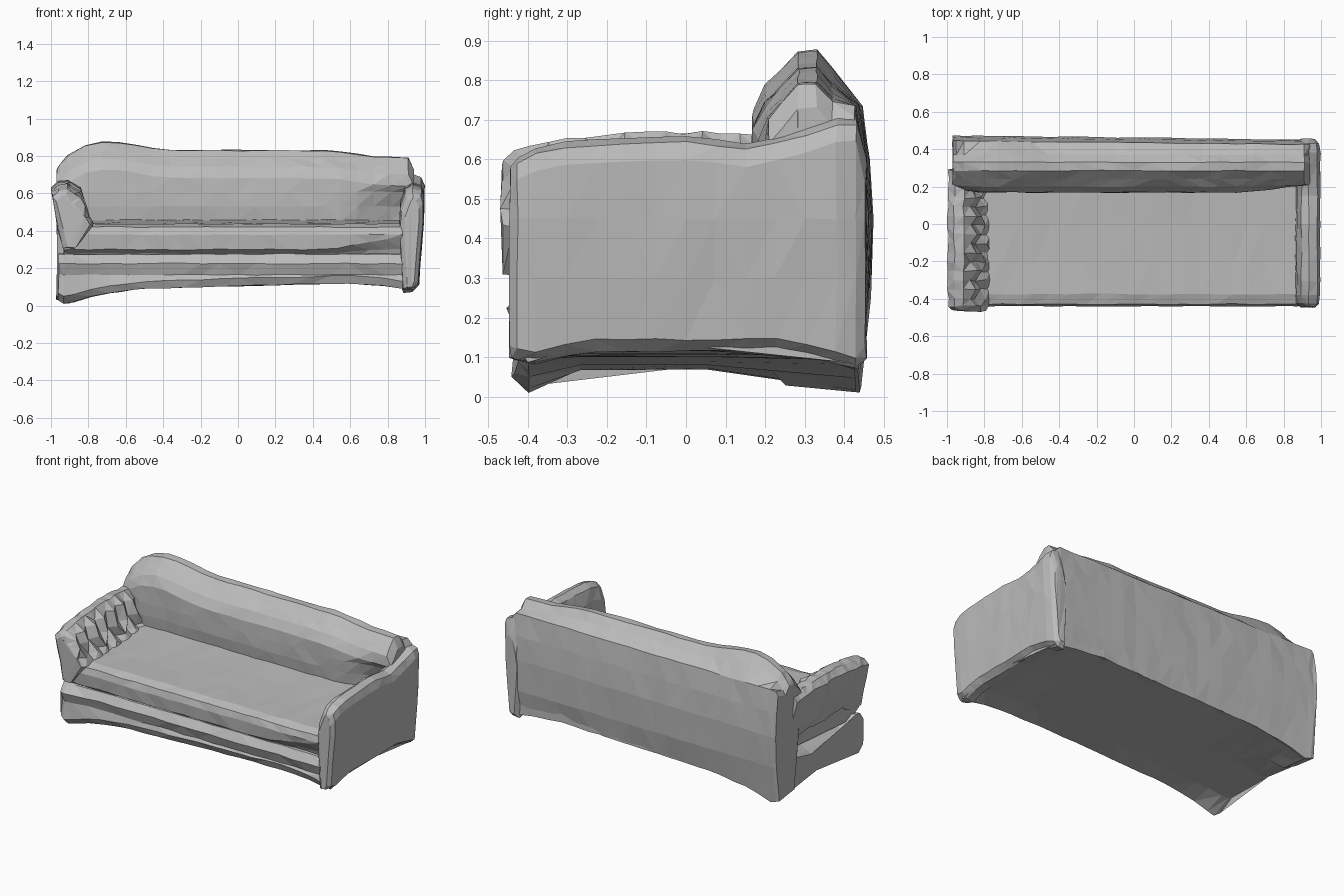
import bpy, bmesh, random
from mathutils import Vector

random.seed(4)
cube = bpy.data.objects.get("Cube")
if cube:
    bpy.data.objects.remove(cube)

fabric = bpy.data.materials.new("grey fabric")
fabric.use_nodes = True
grey = (0.5, 0.5, 0.5, 1)
fabric.diffuse_color = grey
fabric.node_tree.nodes["Principled BSDF"].inputs["Base Color"].default_value = grey


def curve(table, t):
    """Piecewise linear value from (position, value) pairs."""
    if t <= table[0][0]:
        return table[0][1]
    for (a, va), (b, vb) in zip(table, table[1:]):
        if t <= b:
            return va + (vb - va) * (t - a) / (b - a)
    return table[-1][1]


def steps(a, b, n):
    return [a + (b - a) * i / n for i in range(n + 1)]


def loft(name, rings, wobble=0.003):
    """Skin closed rings, close both ends, and give the cloth a slight wobble."""
    bm = bmesh.new()
    rows = []
    for ring in rings:
        rows.append([bm.verts.new(Vector(p) + Vector(
            [random.uniform(-wobble, wobble) for _ in p])) for p in ring])
    n = len(rows[0])
    for r, s in zip(rows, rows[1:]):
        for i in range(n):
            j = (i + 1) % n
            bm.faces.new((r[i], r[j], s[j], s[i]))
    bm.faces.new(rows[0])
    bm.faces.new(rows[-1])
    bmesh.ops.triangulate(bm, faces=bm.faces[:])
    bmesh.ops.recalc_face_normals(bm, faces=bm.faces[:])
    mesh = bpy.data.meshes.new(name)
    bm.to_mesh(mesh)
    bm.free()
    mesh.materials.append(fabric)
    ob = bpy.data.objects.new(name, mesh)
    bpy.context.collection.objects.link(ob)


# Sagging underside and rolling top line along the width
under = [(-0.96, 0.03), (-0.92, 0.006), (-0.75, 0.06), (-0.5, 0.09),
         (0, 0.105), (0.6, 0.12), (0.8, 0.105), (0.92, 0.085)]
crest = [(-0.97, 0.73), (-0.93, 0.79), (-0.83, 0.855), (-0.72, 0.878), (-0.62, 0.874),
         (-0.4, 0.835), (0.5, 0.83), (0.75, 0.797), (0.92, 0.79), (0.94, 0.73)]

# Base with an arched underside, a creased front rail and a dished open end
rings = []
for x in [-0.96, -0.93] + steps(-0.88, 0.88, 18) + [0.94]:
    b = curve(under, x)
    arch = curve([(-0.96, 0.05), (-0.92, 0.06), (-0.7, 0.01), (0, 0),
                  (0.8, 0.01), (0.94, 0.04)], x)
    dip = curve([(-0.96, 0.08), (-0.84, 0)], x)
    fade = 0.02 if x < -0.95 else 0
    bulge = curve([(-0.95, 0.025), (-0.75, 0)], x) - fade
    rings.append([(x, y, z) for y, z in (
        (0.43, b), (0.05, b + arch), (-0.27, b + arch), (-0.4 + fade, b),
        (-0.42 - bulge, b + 0.04), (-0.408 - bulge, 0.165), (-0.43 - bulge, 0.225),
        (-0.4, 0.275), (-0.36, 0.28), (-0.25, 0.28 - dip), (0.1, 0.28 - dip),
        (0.43, 0.28))])
loft("base", rings)

# Seat cushion, set above a groove that opens towards the left arm
rings = []
for x in [-0.93] + steps(-0.88, 0.88, 20):
    lift = curve([(0.5, 0), (0.84, 0.065)], x)
    rings.append([(x, y, z) for y, z in (
        (0.22, 0.25), (-0.37, 0.25), (-0.395, 0.28 + lift * 0.4), (-0.432, 0.3 + lift),
        (-0.44, 0.38), (-0.428, 0.42), (-0.375, 0.438), (-0.2, 0.44),
        (0, 0.447), (0.22, 0.46))])
    if x < -0.9:
        rings[-1] = [(x, min(y, -0.28), min(z, 0.4)) for _, y, z in rings[-1]]
loft("seat_cushion", rings)

# Backrest: upright rear panel with a rolled top, tucked in by the left arm
rings = []
for x in [-0.97, -0.95] + steps(-0.91, 0.91, 20) + [0.94]:
    b, t = curve(under, x), curve(crest, x)
    rear = curve([(-0.95, 0.01), (0, 0), (0.95, -0.01)], x)
    tuck = curve([(-0.97, 0.06), (-0.85, 0), (0.6, 0), (0.88, 0.11)], x)
    rings.append([(x, y, z) for y, z in (
        (0.22 + tuck, b + 0.02), (0.43 + rear, b), (0.455 + rear, 0.25),
        (0.462 + rear, 0.45), (0.452 + rear, 0.6), (0.435 + rear, min(0.735, t - 0.02)),
        (0.37, t - 0.045), (0.33, t), (0.285, t - 0.003), (0.24, t - 0.05),
        (0.2 + tuck * 0.1, t - 0.09), (0.17 + tuck * 0.3, t - 0.15),
        (0.168 + tuck * 0.6, 0.61), (0.17 + tuck, 0.53), (0.18 + tuck, 0.45))])
loft("backrest", rings)

# Left arm: a tall padded panel
rings = []
top = [(-0.44, 0.58), (-0.42, 0.615), (-0.33, 0.645), (0, 0.66), (0.17, 0.64),
       (0.27, 0.665), (0.36, 0.7), (0.43, 0.705), (0.455, 0.6)]
for y in [-0.445, -0.425] + steps(-0.38, 0.38, 10) + [0.43, 0.455]:
    t = curve(top, y)
    b = curve([(-0.44, 0.1), (-0.4, 0.08), (-0.25, 0.115), (0.25, 0.115),
               (0.43, 0.07), (0.455, 0.1)], y)
    w = curve([(-0.445, 0.025), (-0.42, 0), (0.42, 0), (0.455, 0.025)], y)
    rings.append([(x, y, z) for x, z in (
        (0.88 + w, b), (0.93, b), (0.967 - w, b + 0.03), (0.98 - w, 0.3),
        (0.992 - w, 0.45), (0.996 - w, t - 0.06), (0.98 - w, t - 0.015),
        (0.935, t), (0.895 + w, t - 0.025), (0.87 + w, t - 0.1), (0.862 + w, 0.4))])
loft("left_arm", rings)

# Right arm: a crumpled roll overhanging the open end
rings = []
top = [(-0.47, 0.59), (-0.43, 0.63), (-0.3, 0.65), (-0.1, 0.67), (0.15, 0.665), (0.3, 0.655)]
for i, y in enumerate([-0.465, -0.44] + steps(-0.4, 0.29, 14)):
    t = curve(top, y)
    pleat = 0.02 if i % 2 else -0.012
    w = 0.025 if i == 0 else 0
    low = curve([(-0.46, 0.31), (-0.36, 0.3), (-0.25, 0.36)], y)
    rings.append([(x, y, z) for x, z in (
        (-0.87, low), (-0.94 + w, low), (-0.962 + w, 0.42), (-0.975 + w, 0.5),
        (-0.995 + w, t - 0.04), (-0.96 + w, t - 0.005), (-0.91, t),
        (-0.86 - w + pleat, t - 0.04), (-0.835 - w + pleat, 0.54),
        (-0.805 - w - pleat, 0.47), (-0.77 - w, 0.43))])
loft("right_arm", rings, 0.006)
